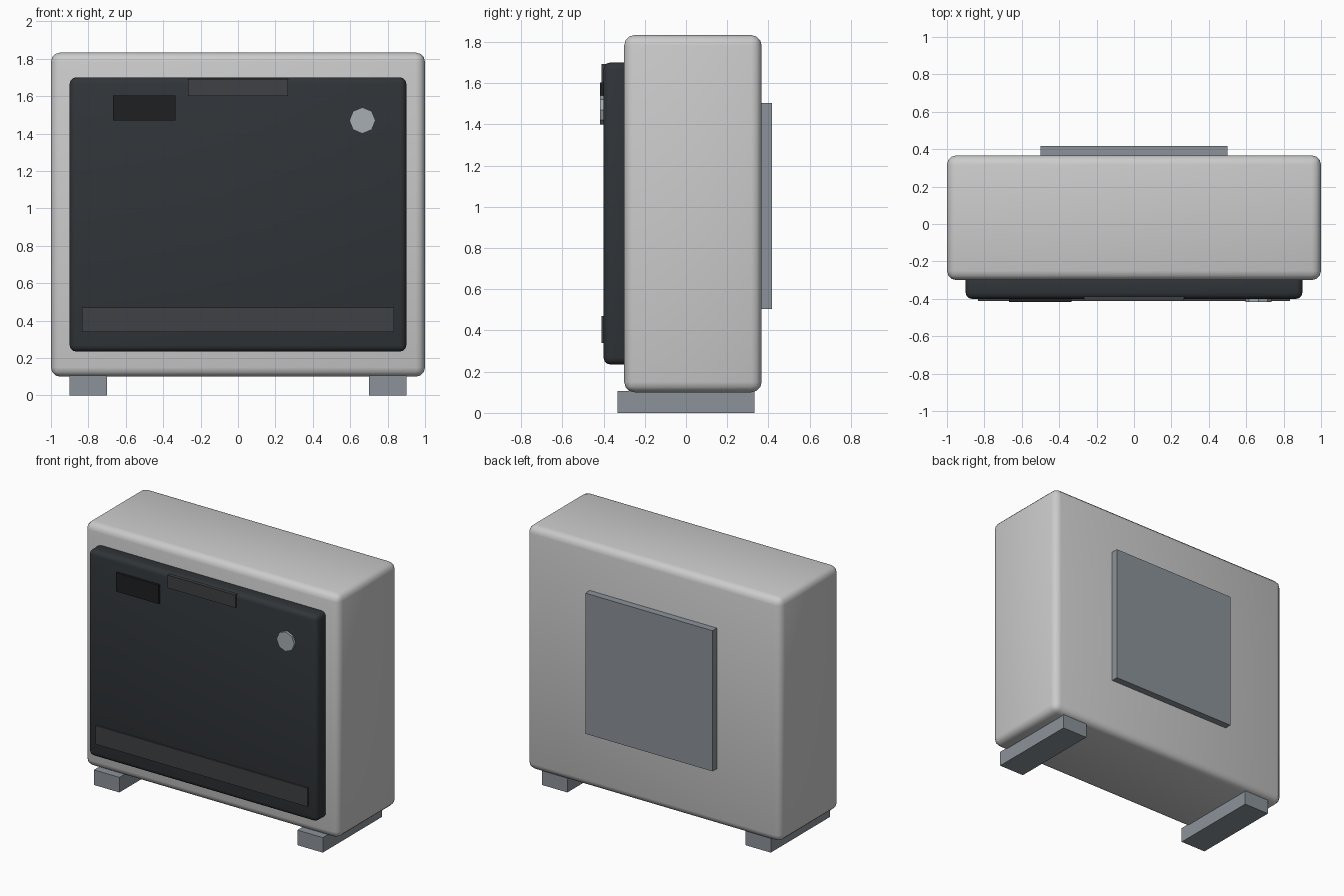
import bpy, math

if "Cube" in bpy.data.objects:
    bpy.data.objects.remove(bpy.data.objects["Cube"])


def material(name, r, g, b):
    mat = bpy.data.materials.new(name)
    mat.diffuse_color = (r, g, b, 1)
    mat.use_nodes = True
    mat.node_tree.nodes["Principled BSDF"].inputs["Base Color"].default_value = mat.diffuse_color
    return mat


DARK = material("dark_front", 0.03, 0.035, 0.04)
TRIM = material("dark_trim", 0.05, 0.053, 0.058)
BLACK = material("black_glass", 0.013, 0.014, 0.015)
STEEL = material("steel", 0.26, 0.29, 0.32)
LIGHT = material("light_metal", 0.38, 0.42, 0.44)


def box(name, x, y, z, mat=None, bevel=0.0):
    """Box from (min, max) ranges, optionally with rounded edges."""
    center = [(a + b) / 2 for a, b in (x, y, z)]
    bpy.ops.mesh.primitive_cube_add(size=1, location=center)
    ob = bpy.context.object
    ob.name = name
    ob.scale = [b - a for a, b in (x, y, z)]
    bpy.ops.object.transform_apply(location=False, rotation=False, scale=True)
    if mat:
        ob.data.materials.append(mat)
    if bevel:
        mod = ob.modifiers.new("rounded_edges", 'BEVEL')
        mod.width = bevel
        mod.segments = 3
        bpy.ops.object.modifier_apply(modifier=mod.name)
        bpy.ops.object.shade_smooth_by_angle(angle=math.radians(40))
    return ob


# Cabinet and front door panel
box("cabinet", (-1, 1), (-0.30, 0.367), (0.10, 1.833), bevel=0.05)
box("front_panel", (-0.90, 0.90), (-0.40, -0.267), (0.235, 1.70), DARK, bevel=0.033)

# Details on the front panel
box("display", (-0.667, -0.333), (-0.417, -0.39), (1.47, 1.603), BLACK)
box("top_handle", (-0.267, 0.267), (-0.411, -0.38), (1.60, 1.692), TRIM)
box("lower_strip", (-0.833, 0.833), (-0.411, -0.39), (0.338, 0.47), TRIM)

# Octagonal knob
bpy.ops.mesh.primitive_cylinder_add(vertices=8, radius=0.07, depth=0.03,
                                    location=(0.665, -0.402, 1.47),
                                    rotation=(math.pi / 2, 0, 0))
knob = bpy.context.object
knob.name = "knob"
knob.data.materials.append(LIGHT)

# Rear cover plate
box("rear_plate", (-0.5, 0.5), (0.36, 0.417), (0.503, 1.503), STEEL)

# Mirrored foot rails
for side, name in ((-1, "left_foot"), (1, "right_foot")):
    box(name, tuple(sorted((side * 0.7, side * 0.9))), (-0.333, 0.333), (0, 0.107), STEEL)
